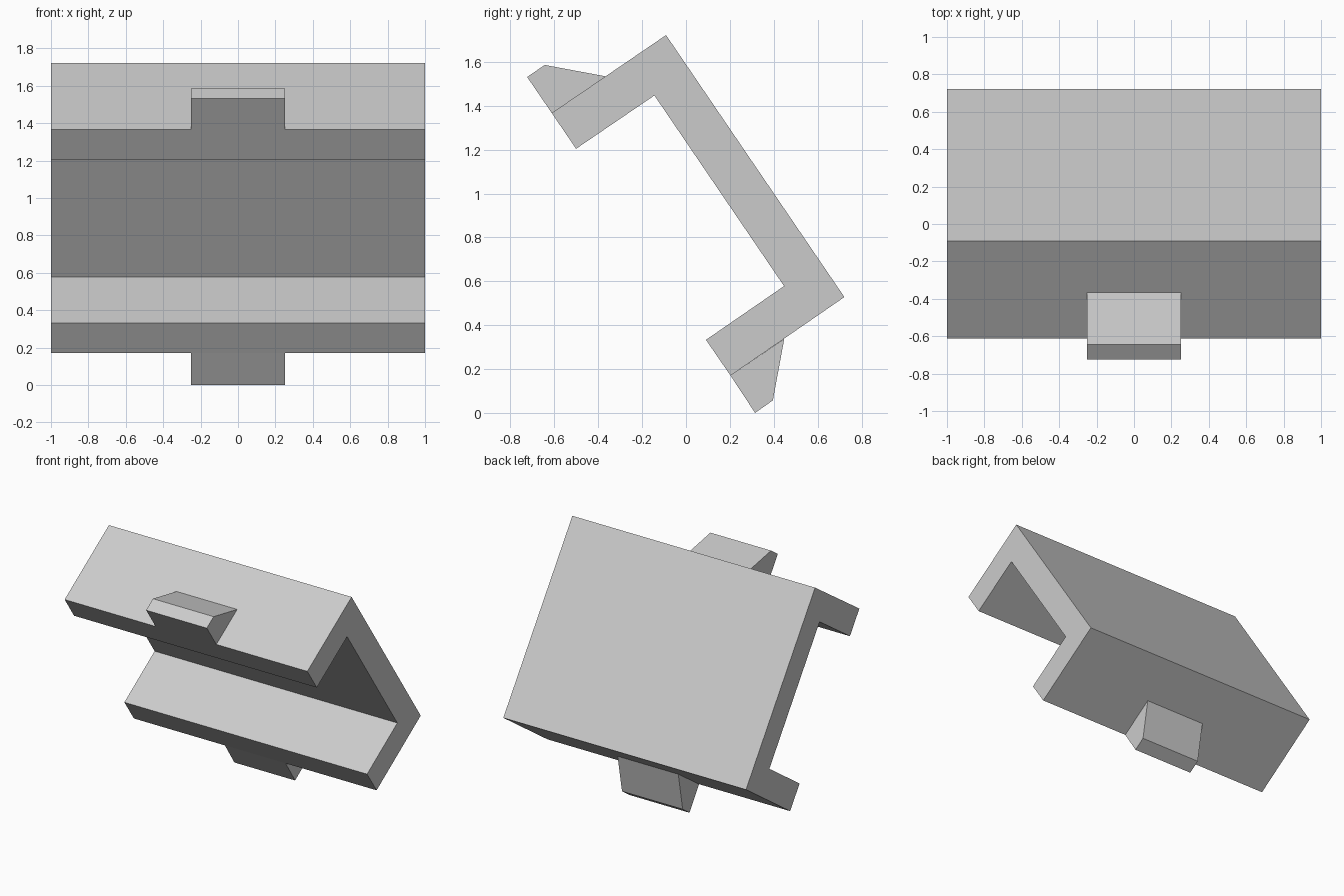
import bpy
import bmesh

cube = bpy.data.objects.get("Cube")
if cube:
    bpy.data.objects.remove(cube, do_unlink=True)

grey = bpy.data.materials.new("light grey")
grey.use_nodes = True
colour = (0.6, 0.6, 0.6, 1)
grey.diffuse_color = colour
grey.node_tree.nodes["Principled BSDF"].inputs["Base Color"].default_value = colour


def extrude_profile(name, profile, half_width):
    """Extrude a closed (y, z) profile symmetrically along x."""
    bm = bmesh.new()
    face = bm.faces.new([bm.verts.new((-half_width, y, z)) for y, z in profile])
    extruded = bmesh.ops.extrude_face_region(bm, geom=[face])
    verts = [v for v in extruded["geom"] if isinstance(v, bmesh.types.BMVert)]
    bmesh.ops.translate(bm, verts=verts, vec=(2 * half_width, 0, 0))
    bmesh.ops.recalc_face_normals(bm, faces=bm.faces)
    mesh = bpy.data.meshes.new(name)
    bm.to_mesh(mesh)
    bm.free()
    mesh.materials.append(grey)
    obj = bpy.data.objects.new(name, mesh)
    bpy.context.collection.objects.link(obj)
    return obj


# Tilted channel: back plate with an upper and a lower flange
top_end, bottom_end = (-0.612, 1.367), (0.203, 0.17)
extrude_profile("channel_bracket", [
    (-0.091, 1.722), top_end, (-0.501, 1.204), (-0.144, 1.447),
    (0.447, 0.578), (0.091, 0.333), bottom_end, (0.722, 0.528),
], 1.0)

# Wedge-shaped catches on the outer faces of the flanges
extrude_profile("upper_catch", [
    top_end, (-0.724, 1.531), (-0.644, 1.586), (-0.366, 1.534)], 0.25)
extrude_profile("lower_catch", [
    bottom_end, (0.315, 0.0), (0.396, 0.057), (0.448, 0.338)], 0.25)
